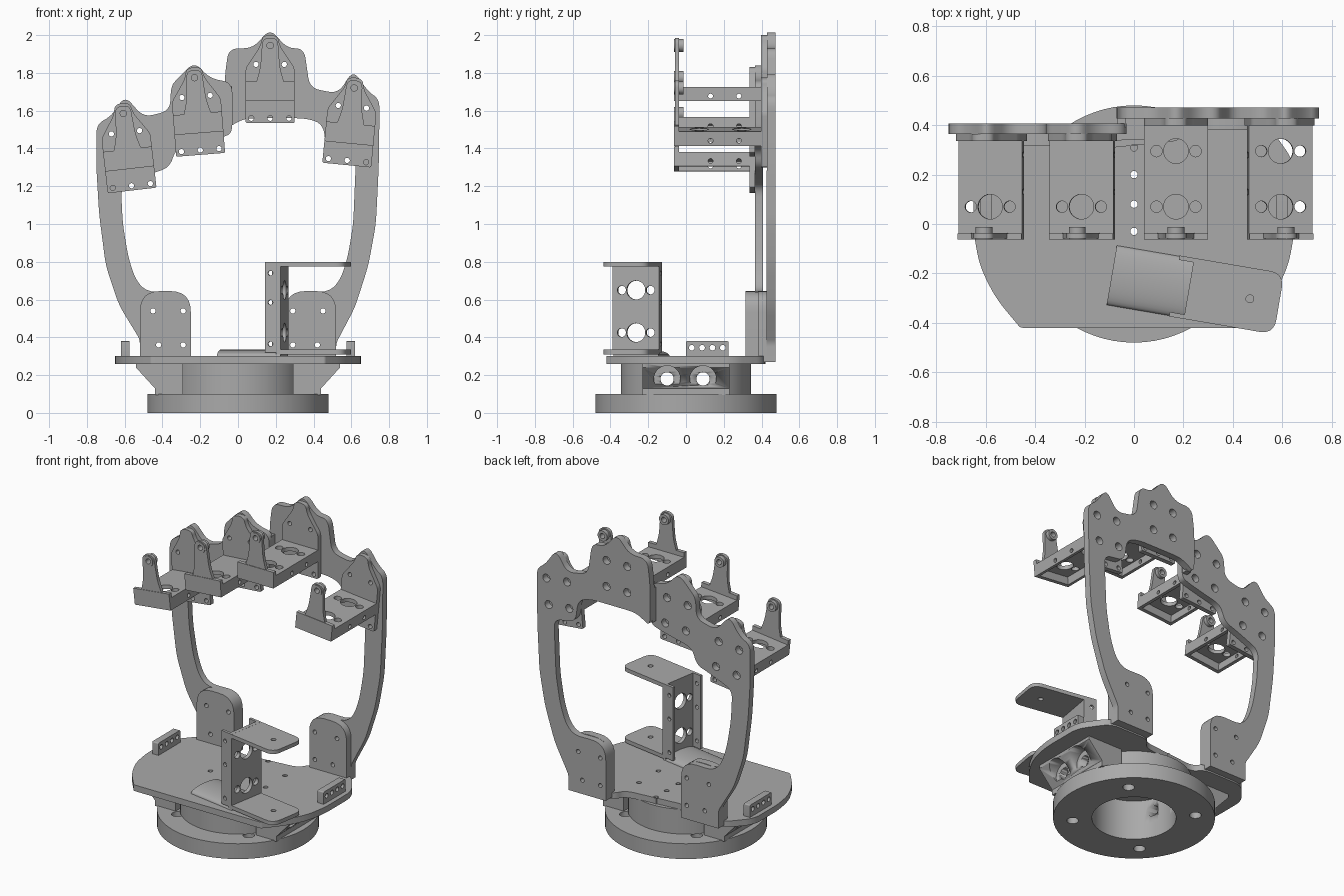
import bpy, bmesh, math
from mathutils import Matrix, Vector

if "Cube" in bpy.data.objects:
    bpy.data.objects.remove(bpy.data.objects["Cube"])

grey = bpy.data.materials.new("machined_grey")
grey.use_nodes = True
grey.diffuse_color = (0.4, 0.4, 0.4, 1)
grey.node_tree.nodes["Principled BSDF"].inputs["Base Color"].default_value = (0.4, 0.4, 0.4, 1)

# Planes in which flat profiles are drawn
FLAT = Matrix.Identity(4)
FRONT = Matrix.Rotation(math.pi / 2, 4, 'X')
SIDE = Matrix.Rotation(math.pi / 2, 4, 'Z') @ FRONT


def at(x, y, z):
    return Matrix.Translation((x, y, z))


def circle(x, y, r, n=28):
    return [(x + r * math.cos(math.tau * i / n), y + r * math.sin(math.tau * i / n)) for i in range(n)]


def rounded(pts, r):
    """Polygon with corners softened by quadratic curves; a third item overrides r."""
    out, n = [], len(pts)
    for i, p in enumerate(pts):
        a, b, c = (Vector(pts[(i + k) % n][:2]) for k in (-1, 0, 1))
        rad = p[2] if len(p) > 2 else r
        if rad <= 0:
            out.append(tuple(b))
            continue
        s = b + (a - b) * min(0.49, rad / (a - b).length)
        e = b + (c - b) * min(0.49, rad / (c - b).length)
        for k in range(7):
            t = k / 6
            out.append(tuple(s * (1 - t) ** 2 + b * 2 * t * (1 - t) + e * t * t))
    return out


def rect(x0, y0, x1, y1, r=0):
    return rounded([(x0, y0), (x1, y0), (x1, y1), (x0, y1)], r)


def plate(name, loops, thick, matrix):
    """Flat part from an outline followed by its holes, centred on its plane."""
    cu = bpy.data.curves.new(name, 'CURVE')
    cu.dimensions, cu.fill_mode, cu.extrude = '2D', 'BOTH', thick / 2
    for loop in loops:
        sp = cu.splines.new('POLY')
        sp.points.add(len(loop) - 1)
        for q, p in zip(sp.points, loop):
            q.co = (p[0], p[1], 0, 1)
        sp.use_cyclic_u = True
    tmp = bpy.data.objects.new("profile", cu)
    bpy.context.collection.objects.link(tmp)
    dg = bpy.context.evaluated_depsgraph_get()
    me = bpy.data.meshes.new_from_object(tmp.evaluated_get(dg))
    bpy.data.objects.remove(tmp)
    bm = bmesh.new()
    bm.from_mesh(me)
    bmesh.ops.remove_doubles(bm, verts=bm.verts, dist=1e-5)
    bmesh.ops.recalc_face_normals(bm, faces=bm.faces)
    bm.to_mesh(me)
    bm.free()
    me.materials.clear()
    me.materials.append(grey)
    me.shade_smooth()
    me.set_sharp_from_angle(angle=math.radians(30))
    me.name = name
    ob = bpy.data.objects.new(name, me)
    ob.matrix_world = matrix
    bpy.context.collection.objects.link(ob)
    return ob


def servo_holes(x, y, along_x=True):
    """Large opening with a small one on each side."""
    d = (0.079, 0) if along_x else (0, 0.079)
    return [circle(x, y, 0.05)] + [circle(x + s * d[0], y + s * d[1], 0.023) for s in (-1, 1)]


# Base ring and hub
bolts = [circle(0.365 * math.cos(a), 0.365 * math.sin(a), 0.035)
         for a in (math.pi / 4 + k * math.pi / 2 for k in range(4))]
plate("base_ring", [circle(0, 0, 0.48, 72), circle(0, 0, 0.25, 48)] + bolts, 0.10, at(0, 0, 0.05))
bored = [plate("hub", [circle(0, 0, 0.345, 64), circle(0, 0, 0.25, 48)], 0.165, at(0, 0, 0.18))]

# Side wings under the deck, bored across
for s in (-1, 1):
    wing = [(0.29, 0.095), (0.44, 0.095), (0.44, 0.13), (0.54, 0.24), (0.54, 0.262), (0.29, 0.262)]
    bored.append(plate("wing", [[(s * x, z) for x, z in wing]], 0.46, FRONT))
cutters = [plate("through_cutter", [circle(y, 0.18, 0.035)], 1.4, SIDE) for y in (-0.1, 0.09)]
cutters += [plate("recess_cutter", [circle(y, 0.18, 0.07)], 0.2, at(s * 0.56, 0, 0) @ SIDE)
            for y in (-0.1, 0.09) for s in (-1, 1)]
for c in cutters:
    c.hide_render = True
    c.hide_viewport = True
    for ob in bored:
        m = ob.modifiers.new("bore", 'BOOLEAN')
        m.operation, m.object, m.solver = 'DIFFERENCE', c, 'EXACT'

# Deck
deck = [(-0.46, -0.42, 0.01), (0.46, -0.42, 0.01), (0.56, -0.3), (0.625, -0.17), (0.65, -0.03), (0.65, 0.25),
        (0.53, 0.42), (0.24, 0.42), (0.2, 0.34), (-0.2, 0.3), (-0.24, 0.36), (-0.53, 0.36), (-0.65, 0.22),
        (-0.65, -0.03), (-0.625, -0.17), (-0.56, -0.3)]
deck_holes = [circle(0, y, 0.015, 12) for y in (0.31, 0.2, 0.08, -0.03)]
deck_holes += [circle(s * 0.2, y, 0.015, 12) for s in (-1, 1) for y in (0.2, 0.0)]
plate("deck", [rounded(deck, 0.06)] + deck_holes, 0.04, at(0, 0, 0.28))

# Small drilled blocks on the deck sides
for s in (-1, 1):
    plate("side_block", [rect(0, 0.29, 0.225, 0.38, 0.008)] +
          [circle(0.03 + 0.055 * k, 0.345, 0.015, 14) for k in range(4)], 0.045, at(s * 0.598, 0, 0) @ SIDE)

# Upright tabs that hold the arch feet
foot_holes = [(0.45, 0.54), (0.29, 0.54), (0.42, 0.36), (0.29, 0.36)]
for s, y in ((-1, 0.34), (1, 0.405)):
    tab = [(s * 0.25, 0.27, 0), (s * 0.52, 0.27, 0), (s * 0.52, 0.645), (s * 0.25, 0.645)]
    plate("upright_tab", [rounded(tab, 0.11)] + [circle(s * x, z, 0.014, 14) for x, z in foot_holes],
          0.05, at(0, y, 0) @ FRONT)

# Finger mounts: pivot x, pivot z, lean in degrees, arch side
fingers = [(-0.607, 1.585, -6.5, -1), (-0.23, 1.775, -4.5, -1), (0.17, 1.945, 0, 1), (0.615, 1.72, 5.5, 1)]


def mount(f):
    return at(f[0], 0, f[1]) @ Matrix.Rotation(math.radians(f[2]), 4, 'Y')


# Arch halves
left_arch = [(-0.25, 0.27, 0), (-0.25, 0.645, 0.11), (-0.48, 0.64), (-0.54, 0.7), (-0.58, 0.82), (-0.61, 1.0),
             (-0.62, 1.2), (-0.45, 1.27), (-0.36, 1.3), (-0.33, 1.4), (-0.2, 1.43), (-0.08, 1.46), (-0.03, 1.48),
             (-0.03, 1.75), (-0.15, 1.77), (-0.23, 1.86), (-0.32, 1.77), (-0.355, 1.73), (-0.36, 1.6),
             (-0.5, 1.565), (-0.6, 1.68), (-0.67, 1.57), (-0.75, 1.53), (-0.75, 1.3), (-0.735, 1.05),
             (-0.7, 0.78), (-0.63, 0.57), (-0.52, 0.39, 0.02), (-0.52, 0.27, 0)]
right_arch = [(0.25, 0.27, 0), (0.25, 0.645, 0.11), (0.48, 0.64), (0.54, 0.7), (0.58, 0.82), (0.61, 1.0),
              (0.625, 1.36), (0.47, 1.38), (0.45, 1.53), (0.36, 1.56), (0.04, 1.56), (-0.02, 1.53), (-0.07, 1.5),
              (-0.07, 1.78), (-0.05, 1.93), (0.08, 1.93), (0.17, 2.035), (0.26, 1.93), (0.35, 1.93),
              (0.38, 1.72), (0.53, 1.69), (0.61, 1.815), (0.69, 1.7), (0.75, 1.66), (0.745, 1.3),
              (0.73, 1.0), (0.69, 0.78), (0.62, 0.56), (0.52, 0.37, 0.02), (0.52, 0.27, 0)]
for name, side, y, thick, shape in (("left_arch", -1, 0.386, 0.042, left_arch),
                                    ("right_arch", 1, 0.45, 0.045, right_arch)):
    holes = [circle(side * x, z, 0.014, 14) for x, z in foot_holes]
    for f in fingers:
        if f[3] == side:
            for lx, lz in ((-0.075, -0.1), (0.075, -0.1), (-0.075, -0.27), (0.075, -0.27)):
                p = mount(f) @ Vector((lx, 0, lz))
                holes.append(circle(p.x, p.z, 0.026, 18))
    plate(name, [rounded(shape, 0.055)] + holes, thick, at(0, y, 0) @ FRONT)
plate("arch_bridge", [rect(-0.068, 1.51, -0.032, 1.73)], 0.05, at(0, 0.418, 0) @ FRONT)

# Finger brackets
for f in fingers:
    M = mount(f)
    back = 0.365 if f[3] < 0 else 0.428
    outline = [(-0.13, -0.41, 0.01), (0.13, -0.41, 0.01), (0.13, -0.12, 0.02), (0.05, 0.0, 0.03),
               (0.04, 0.055, 0.04), (-0.04, 0.055, 0.04), (-0.05, 0.0, 0.03), (-0.13, -0.12, 0.02)]
    plate("bracket_back", [rounded(outline, 0.02)] +
          [circle(x, -0.1, 0.014, 14) for x in (-0.075, 0.075)] +
          [circle(x, -0.385, 0.014, 14) for x in (-0.1, 0, 0.1)], 0.03, M @ at(0, back - 0.015, 0) @ FRONT)
    shelf_holes = servo_holes(0, 0.07) + (servo_holes(0, 0.295) if f[3] > 0 else [])
    plate("bracket_shelf", [rect(-0.13, -0.06, 0.13, back - 0.02)] + shelf_holes, 0.025, M @ at(0, 0, -0.232))
    for s in (-1, 1):
        plate("bracket_side", [rect(-0.06, -0.295, back - 0.02, -0.22)] +
              [circle(y, -0.268, 0.013, 14) for y in (0.13, 0.28)], 0.02, M @ at(s * 0.12, 0, 0) @ SIDE)
    plate("bracket_lip", [rect(-0.13, -0.295, 0.13, -0.19)], 0.025, M @ at(0, -0.05, 0) @ FRONT)
    tab = [(-0.075, -0.2, 0), (0.075, -0.2, 0), (0.052, -0.12), (0.04, 0.04), (-0.04, 0.04), (-0.052, -0.12)]
    plate("pivot_tab", [rounded(tab, 0.035), circle(0, 0, 0.017, 18)], 0.022, M @ at(0, -0.048, 0) @ FRONT)
    plate("pivot_boss", [circle(0, 0, 0.034), circle(0, 0, 0.017, 18)], 0.05, M @ at(0, -0.038, 0) @ FRONT)

# Thumb bracket: channel wall, flanges and curved pad, turned on the deck
T = at(0.247, -0.265, 0) @ Matrix.Rotation(math.radians(-9.7), 4, 'Z')
wall_holes = servo_holes(0, 0.65, False) + servo_holes(0, 0.425, False)
wall_holes = [[(x, z) for x, z in h] for h in wall_holes]
wall_holes = [circle(y, z, r) for z in (0.65, 0.425) for y, r in ((0, 0.05), (-0.077, 0.023), (0.077, 0.023))]
plate("thumb_wall", [rect(-0.125, 0.31, 0.125, 0.8)] + wall_holes, 0.025, T @ at(-0.0125, 0, 0) @ SIDE)
for s in (-1, 1):
    plate("thumb_side", [rect(-0.085, 0.32, 0, 0.8)] +
          [circle(-0.055, z, 0.013, 14) for z in (0.365, 0.585, 0.74)], 0.018, T @ at(0, s * 0.116, 0) @ FRONT)
flange = [(-0.02, -0.125, 0), (0.345, -0.125), (0.345, 0.125), (-0.02, 0.125, 0)]
for name, z in (("thumb_top_flange", 0.787), ("thumb_lower_flange", 0.322)):
    plate(name, [rounded(flange, 0.06), circle(0.225, 0, 0.016, 14)], 0.025, T @ at(0, 0, z))
arc = [(0.122 * math.cos(a), 0.302 + 0.033 * math.sin(a)) for a in (math.pi * k / 16 for k in range(17))]
pad = [(0.122, 0.295)] + arc + [(-0.122, 0.295)]
plate("thumb_pad", [pad], 0.34, T @ at(-0.172, 0, 0) @ SIDE)
